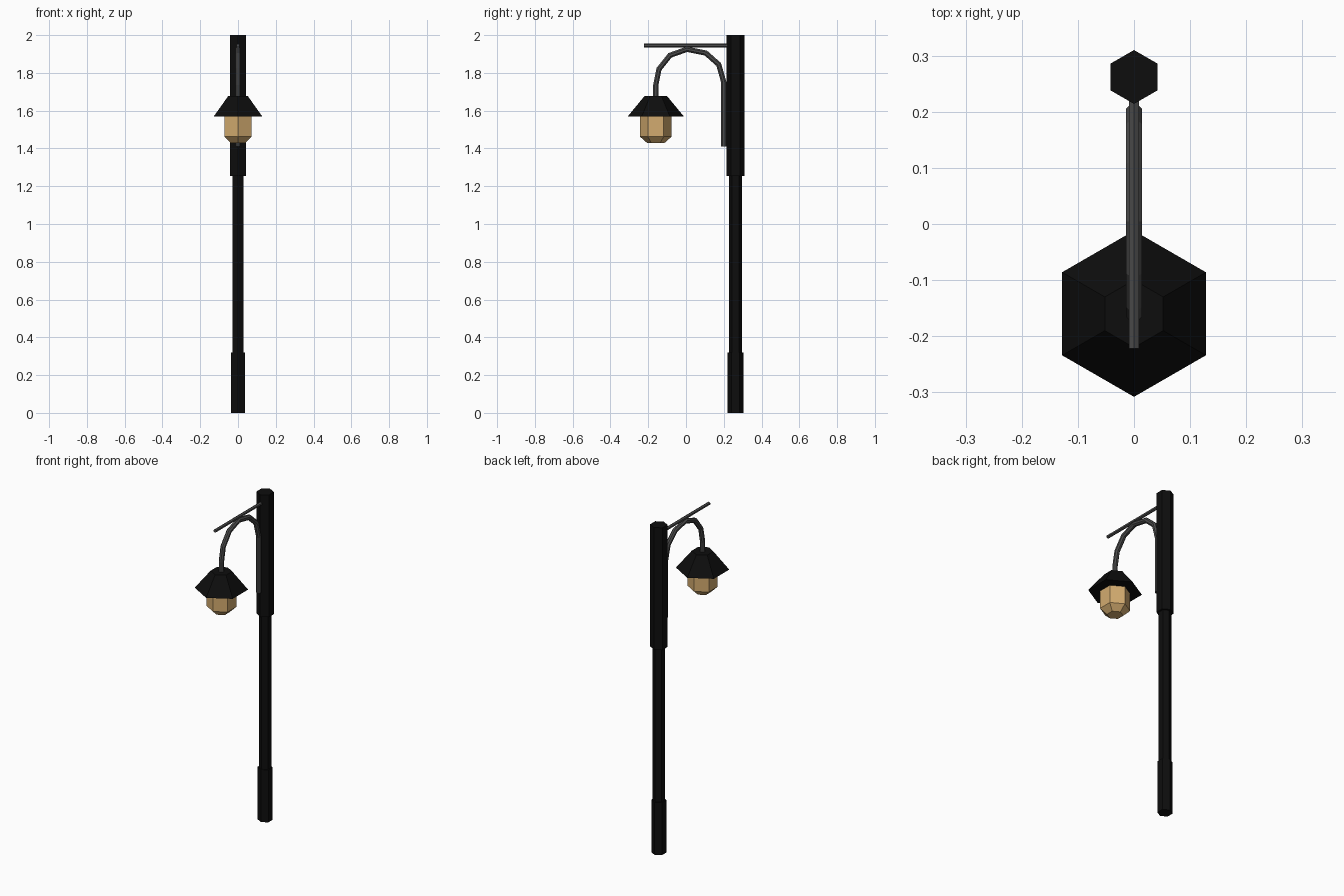
import bpy
import bmesh
import math
from mathutils import Vector

if "Cube" in bpy.data.objects:
    bpy.data.objects.remove(bpy.data.objects["Cube"], do_unlink=True)


def material(name, rgb):
    mat = bpy.data.materials.new(name)
    mat.use_nodes = True
    mat.diffuse_color = (*rgb, 1)
    bsdf = mat.node_tree.nodes["Principled BSDF"]
    bsdf.inputs["Base Color"].default_value = (*rgb, 1)
    bsdf.inputs["Roughness"].default_value = 0.8
    return mat


black = material("black iron", (0.004, 0.004, 0.004))
grey = material("grey steel", (0.07, 0.07, 0.07))
amber = material("amber glass", (0.65, 0.41, 0.16))


def loft(name, rings, mat):
    """Join equal rings of points into a closed, flat-shaded solid."""
    bm = bmesh.new()
    loops = [[bm.verts.new(p) for p in ring] for ring in rings]
    n = len(loops[0])
    for a, b in zip(loops, loops[1:]):
        for i in range(n):
            j = (i + 1) % n
            bm.faces.new((a[i], a[j], b[j], b[i]))
    bm.faces.new(loops[0])
    bm.faces.new(loops[-1])
    bmesh.ops.recalc_face_normals(bm, faces=bm.faces)
    mesh = bpy.data.meshes.new(name)
    bm.to_mesh(mesh)
    bm.free()
    mesh.materials.append(mat)
    obj = bpy.data.objects.new(name, mesh)
    bpy.context.collection.objects.link(obj)
    return obj


def hexagon_turned(name, y, profile, mat):
    """Six-sided upright solid from (radius, height) pairs, corners on the y axis."""
    angles = [math.pi / 2 + math.tau * i / 6 for i in range(6)]
    rings = [[(r * math.cos(a), y + r * math.sin(a), z) for a in angles]
             for r, z in profile]
    return loft(name, rings, mat)


def tube(name, path, radius, sides, start, mat):
    """Sweep a polygon along (y, z) points with mitred bends."""
    pts = [Vector((0, y, z)) for y, z in path]
    rings = []
    for i, p in enumerate(pts):
        before = (p - pts[i - 1]).normalized() if i else None
        after = (pts[i + 1] - p).normalized() if i + 1 < len(pts) else None
        before, after = before or after, after or before
        tangent = (before + after).normalized()
        normal = Vector((0, -tangent.z, tangent.y)) / tangent.dot(after)
        ring = []
        for k in range(sides):
            a = start + math.tau * k / sides
            ring.append(p + radius * (math.cos(a) * Vector((1, 0, 0))
                                      + math.sin(a) * normal))
        rings.append(ring)
    return loft(name, rings, mat)


# Post in three sections
POST_Y = 0.262
hexagon_turned("post_base", POST_Y, [(0.042, 0), (0.042, 0.32)], black)
hexagon_turned("post_shaft", POST_Y, [(0.035, 0.3), (0.035, 1.28)], black)
hexagon_turned("post_top", POST_Y, [(0.048, 1.255), (0.048, 2)], black)

# Curved arm and straight brace above it
arm_path = [(0.2, 1.41), (0.2, 1.75), (0.173, 1.845), (0.105, 1.905), (0.005, 1.925),
            (-0.085, 1.893), (-0.143, 1.82), (-0.16, 1.735), (-0.16, 1.66)]
tube("curved_arm", arm_path, 0.015, 8, math.pi / 8, grey)
tube("top_brace", [(-0.222, 1.945), (0.25, 1.945)], 0.01, 6, math.pi / 6, grey)

# Lantern
LAMP_Y = -0.16
hexagon_turned("lamp_shade", LAMP_Y, [(0.148, 1.57), (0.06, 1.677)], black)
hexagon_turned("lamp_glass", LAMP_Y,
               [(0.045, 1.428), (0.083, 1.462), (0.083, 1.58)], amber)
